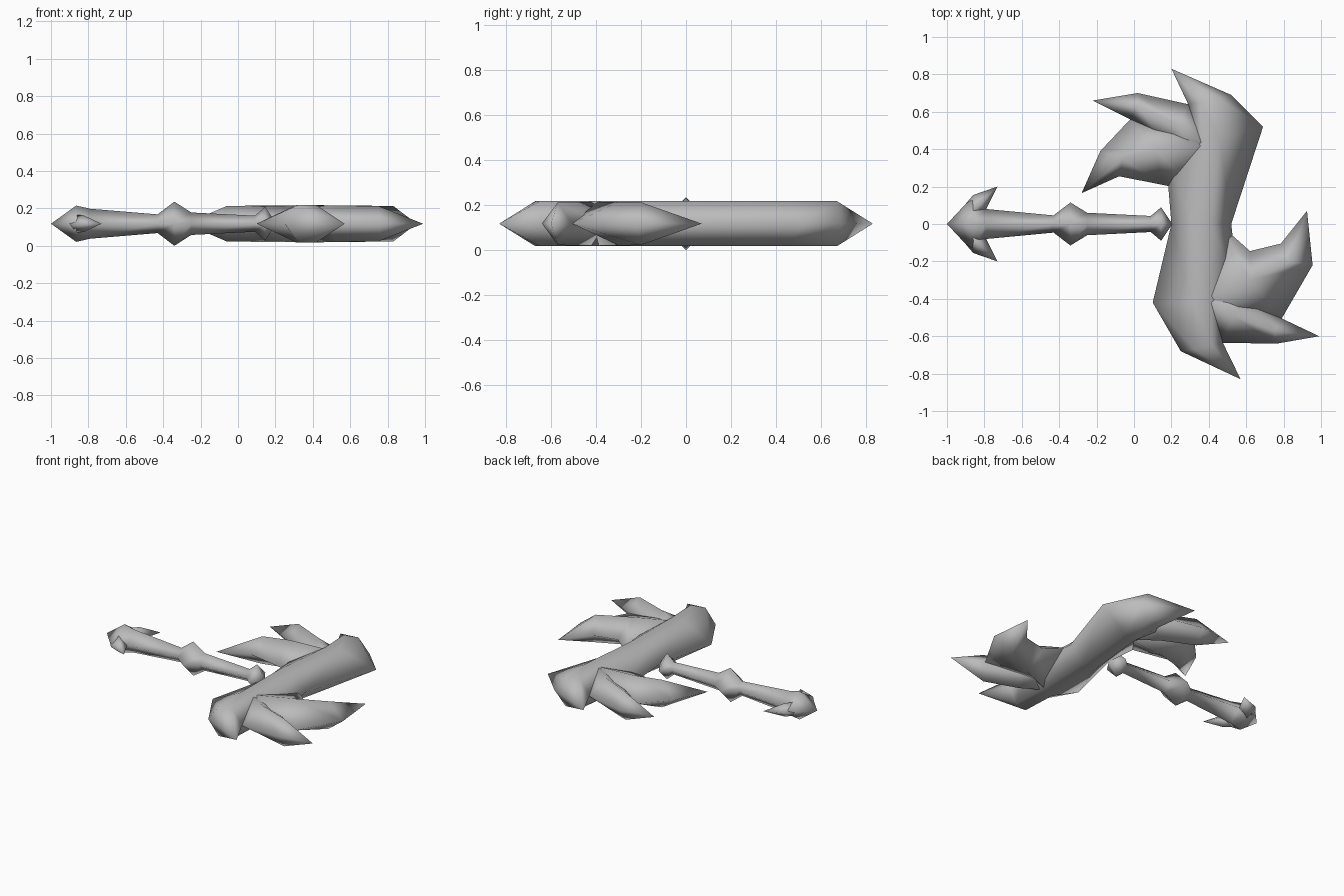
import bpy, bmesh
from mathutils import Vector

if "Cube" in bpy.data.objects:
    bpy.data.objects.remove(bpy.data.objects["Cube"])

Z = 0.118   # height of the middle plane

metal = bpy.data.materials.new("grey_metal")
metal.diffuse_color = (0.5, 0.5, 0.5, 1)
metal.use_nodes = True
metal.node_tree.nodes["Principled BSDF"].inputs["Base Color"].default_value = metal.diffuse_color


def loft(name, stations, flat=0.0):
    """Skin stations of (left, right, ridge, height); the section is a diamond,
    or a hexagon when flat gives half the width of the ridge."""
    bm = bmesh.new()
    rings = []
    for left, right, ridge, h in stations:
        l, r, c = Vector(left), Vector(right), Vector(ridge)
        d = (r - l).normalized() * flat if h > 0 else Vector((0, 0))
        tops = [c - d, c + d] if flat else [c]
        pts = [(*l, Z)] + [(*p, Z + h) for p in tops]
        pts += [(*r, Z)] + [(*p, Z - h) for p in reversed(tops)]
        rings.append([bm.verts.new(p) for p in pts])
    n = len(rings[0])
    for a, b in zip(rings, rings[1:]):
        for i in range(n):
            j = (i + 1) % n
            bm.faces.new((a[i], a[j], b[j], b[i]))
    for ring in (rings[0], rings[-1]):
        bm.faces.new(ring)
    bmesh.ops.remove_doubles(bm, verts=bm.verts, dist=0.0005)
    bmesh.ops.dissolve_degenerate(bm, edges=bm.edges, dist=0.0005)
    bmesh.ops.recalc_face_normals(bm, faces=bm.faces)
    for f in bm.faces:
        f.smooth = True
    mesh = bpy.data.meshes.new(name)
    bm.to_mesh(mesh)
    bm.free()
    mesh.materials.append(metal)
    obj = bpy.data.objects.new(name, mesh)
    bpy.context.collection.objects.link(obj)
    return obj


def tip(p):
    return (p, p, p, 0)


# Thick S-shaped blade body with a spike at each end
loft("blade_body", [
    tip((0.20, 0.83)),
    ((0.29, 0.64), (0.52, 0.69), (0.40, 0.66), 0.10),
    ((0.17, 0.36), (0.69, 0.52), (0.41, 0.44), 0.10),
    ((0.20, 0.00), (0.52, 0.00), (0.365, 0.00), 0.10),
    ((0.10, -0.42), (0.56, -0.36), (0.36, -0.42), 0.10),
    ((0.25, -0.68), (0.475, -0.635), (0.37, -0.66), 0.10),
    tip((0.57, -0.83)),
], flat=0.05)

# Pair of claws on the right side
loft("right_inner_claw", [
    ((0.48, -0.02), (0.36, -0.50), (0.38, -0.40), 0.097),
    ((0.62, -0.145), (0.79, -0.505), (0.62, -0.30), 0.097),
    ((0.785, -0.105), (0.955, -0.22), (0.83, -0.20), 0.095),
    tip((0.925, 0.07)),
])
loft("right_outer_claw", [
    ((0.42, -0.22), (0.40, -0.60), (0.38, -0.40), 0.097),
    ((0.60, -0.38), (0.475, -0.635), (0.53, -0.49), 0.097),
    ((0.79, -0.505), (0.76, -0.64), (0.75, -0.57), 0.095),
    tip((0.99, -0.60)),
])

# Pair of claws on the left side
loft("left_inner_claw", [
    ((0.30, 0.18), (0.40, 0.52), (0.38, 0.42), 0.097),
    ((0.15, 0.21), (-0.02, 0.56), (0.12, 0.40), 0.097),
    ((-0.08, 0.255), (-0.18, 0.39), (-0.06, 0.35), 0.095),
    tip((-0.28, 0.165)),
])
loft("left_outer_claw", [
    ((0.36, 0.24), (0.40, 0.62), (0.38, 0.42), 0.097),
    ((0.17, 0.42), (0.29, 0.64), (0.24, 0.53), 0.097),
    ((-0.02, 0.56), (0.02, 0.70), (0.02, 0.63), 0.095),
    tip((-0.22, 0.66)),
])

# Handle: (x, half width, half height) along its length, with collars
profile = [(-1.0, 0, 0), (-0.865, 0.145, 0.097), (-0.79, 0.08, 0.08),
           (-0.43, 0.046, 0.05), (-0.34, 0.115, 0.118), (-0.25, 0.06, 0.06),
           (0.09, 0.043, 0.043), (0.145, 0.09, 0.09), (0.205, 0, 0)]
loft("handle", [((x, -w), (x, w), (x, 0), h) for x, w, h in profile])

# Swept-back barbs on the pommel
for side, label in ((1, "back"), (-1, "front")):
    loft(label + "_pommel_barb", [
        ((-0.94, side * 0.06), (-0.84, side * 0.02), (-0.89, side * 0.04), 0.05),
        ((-0.86, side * 0.155), (-0.79, side * 0.08), (-0.825, side * 0.11), 0.045),
        tip((-0.73, side * 0.20)),
    ])
